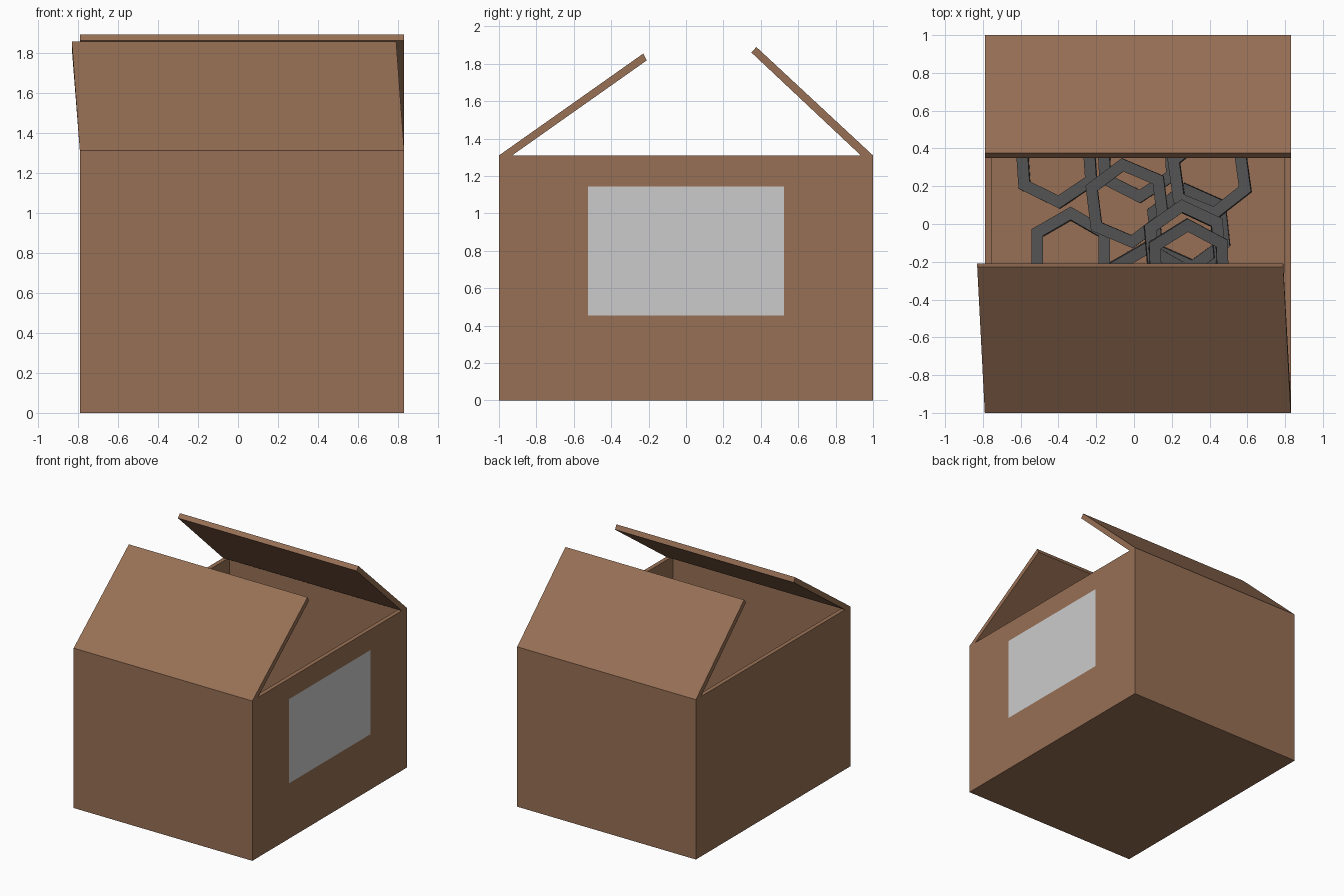
import bpy, bmesh, math, random

if "Cube" in bpy.data.objects:
    bpy.data.objects.remove(bpy.data.objects["Cube"])

random.seed(4)


def material(name, rgb):
    mat = bpy.data.materials.new(name)
    mat.diffuse_color = (*rgb, 1)
    mat.use_nodes = True
    mat.node_tree.nodes["Principled BSDF"].inputs["Base Color"].default_value = mat.diffuse_color
    return mat


CARD = material("cardboard", (0.31, 0.16, 0.09))
METAL = material("dark_metal", (0.085, 0.085, 0.085))


def add_object(name, verts, faces, mat=None):
    mesh = bpy.data.meshes.new(name)
    mesh.from_pydata(verts, [], faces)
    bm = bmesh.new()
    bm.from_mesh(mesh)
    if len(faces) > 1:
        bmesh.ops.recalc_face_normals(bm, faces=bm.faces)
    bm.to_mesh(mesh)
    bm.free()
    if mat:
        mesh.materials.append(mat)
    obj = bpy.data.objects.new(name, mesh)
    bpy.context.collection.objects.link(obj)
    return obj


X0, X1, TOP, WALL = -0.79, 0.83, 1.31, 0.035


# Open-topped box: a cube whose top is inset and pushed down to the floor
def make_box():
    bm = bmesh.new()
    bmesh.ops.create_cube(bm, size=1)
    for v in bm.verts:
        v.co = ((X0 + X1) / 2 + v.co.x * (X1 - X0), v.co.y * 2, (v.co.z + 0.5) * TOP)
    top = max(bm.faces, key=lambda f: f.calc_center_median().z)
    bmesh.ops.inset_region(bm, faces=[top], thickness=WALL, use_even_offset=True)
    floor = bmesh.ops.extrude_discrete_faces(bm, faces=[top])["faces"][0]
    for v in floor.verts:
        v.co.z = WALL
    bmesh.ops.recalc_face_normals(bm, faces=bm.faces)
    mesh = bpy.data.meshes.new("box")
    bm.to_mesh(mesh)
    bm.free()
    mesh.materials.append(CARD)
    bpy.context.collection.objects.link(bpy.data.objects.new("box", mesh))


# Flap: a side profile (y, z) swept across x, with its free edge skewed sideways
def make_flap(name, profile, skew):
    verts = []
    for x in (X0, X1):
        for y, z in profile:
            verts.append((x + (skew if z > TOP else 0), y, z))
    faces = [(0, 1, 2, 3), (7, 6, 5, 4)]
    faces += [(i, i + 4, (i + 1) % 4 + 4, (i + 1) % 4) for i in range(4)]
    add_object(name, verts, faces, CARD)


# Hexagonal ring with a square section
def make_ring(name, x, y, z, turn, outer=0.24, inner=0.17, half=0.04):
    section = [(outer, -half), (outer, half), (inner, half), (inner, -half)]
    verts, faces = [], []
    for i in range(6):
        a = math.radians(90 + 60 * i)
        verts += [(r * math.cos(a), r * math.sin(a), h) for r, h in section]
        for j in range(4):
            n, k = (i + 1) % 6, (j + 1) % 4
            faces.append((4 * i + j, 4 * n + j, 4 * n + k, 4 * i + k))
    ring = add_object(name, verts, faces, METAL)
    ring.location = (x, y, z)
    tilt = 0.07
    ring.rotation_euler = (random.uniform(-tilt, tilt), random.uniform(-tilt, tilt),
                           math.radians(turn))


make_box()
make_flap("front_flap", [(-1, TOP), (-0.93, TOP), (-0.21, 1.818), (-0.228, 1.855)], -0.04)
make_flap("back_flap", [(1, TOP), (0.935, TOP), (0.35, 1.86), (0.376, 1.89)], 0)

# Blank label on the right side
lx = X1 + 0.002
add_object("label", [(lx, -0.525, 0.455), (lx, 0.525, 0.455),
                     (lx, 0.525, 1.145), (lx, -0.525, 1.145)], [(0, 1, 2, 3)])

# Heap of rings on the floor: x, y, z, turn
heap = [(-0.41, 0.32, 0.09, 4), (0.02, 0.35, 0.09, 3), (-0.335, -0.15, 0.09, 0),
        (0.07, -0.33, 0.09, 0), (0.29, -0.02, 0.09, 6),
        (-0.035, 0.11, 0.19, 7), (0.40, 0.26, 0.19, 8),
        (0.27, -0.11, 0.29, 5), (0.29, -0.21, 0.39, 2)]
for i, spot in enumerate(heap):
    make_ring(f"hex_ring_{i + 1}", *spot)
